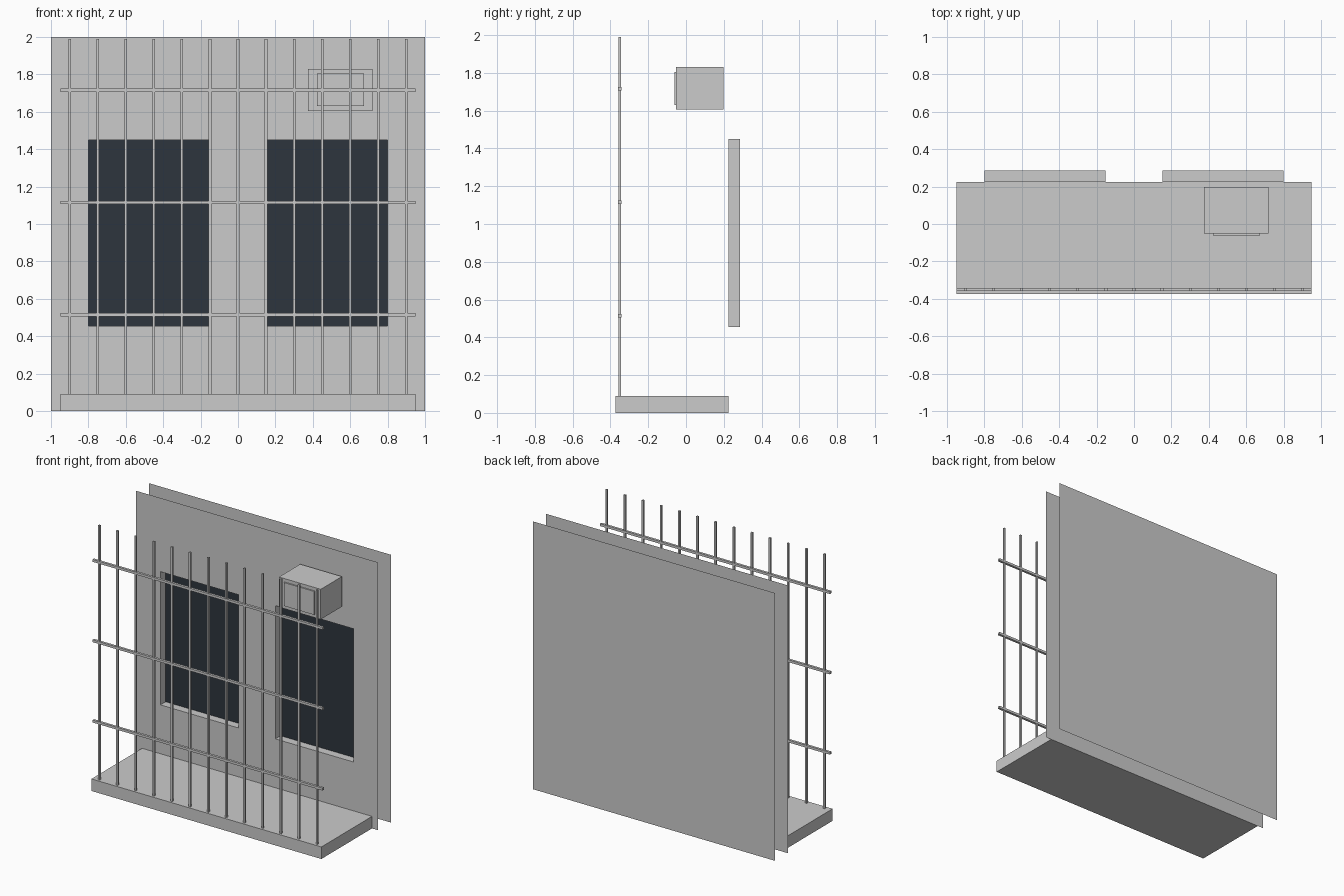
import bpy, bmesh
from mathutils import Vector

if "Cube" in bpy.data.objects:
    bpy.data.objects.remove(bpy.data.objects["Cube"])


def make(name, bm, mat=None):
    me = bpy.data.meshes.new(name)
    bm.to_mesh(me)
    bm.free()
    ob = bpy.data.objects.new(name, me)
    bpy.context.collection.objects.link(ob)
    if mat:
        me.materials.append(mat)
    return ob


def add_box(bm, x, y, z):
    """Box from three (min, max) ranges."""
    verts = bmesh.ops.create_cube(bm, size=1)["verts"]
    for v in verts:
        v.co = Vector([(r[0] + r[1]) / 2 + c * (r[1] - r[0])
                       for r, c in zip((x, y, z), v.co)])


def box(name, x, y, z):
    bm = bmesh.new()
    add_box(bm, x, y, z)
    return make(name, bm)


def add_panel(bm, x, z, y):
    """Vertical rectangle facing -y."""
    return bm.faces.new([bm.verts.new((a, y, b)) for a, b in
                         ((x[0], z[0]), (x[1], z[0]), (x[1], z[1]), (x[0], z[1]))])


WALL, BACK, GLASS = 0.225, 0.375, 0.286
WIN_Z = (0.455, 1.45)
WINDOWS = {"left": (-0.798, -0.152), "right": (0.152, 0.798)}

# front wall sheet with two window openings
bm = bmesh.new()
xs = [-1, *WINDOWS["left"], *WINDOWS["right"], 1]
zs = [0, *WIN_Z, 2]
for i in range(5):
    for j in range(3):
        if not (j == 1 and i in (1, 3)):
            add_panel(bm, xs[i:i + 2], zs[j:j + 2], WALL)
bmesh.ops.remove_doubles(bm, verts=bm.verts, dist=1e-4)
make("front_wall", bm)

# back wall sheet
bm = bmesh.new()
add_panel(bm, (-1, 1), (0, 2), BACK)
bmesh.ops.reverse_faces(bm, faces=bm.faces)
make("back_wall", bm)

# windows: projecting frame, recessed reveal, dark glass
dark = bpy.data.materials.new("dark_glass")
dark.diffuse_color = (0.027, 0.036, 0.047, 1)
dark.use_nodes = True
dark.node_tree.nodes["Principled BSDF"].inputs["Base Color"].default_value = dark.diffuse_color
T, FY = 0.026, (0.197, WALL)
for side, (x0, x1) in WINDOWS.items():
    z0, z1 = WIN_Z
    bm = bmesh.new()
    outer = add_panel(bm, (x0 - T, x1 + T), (z0 - T, z1 + T), FY[0])
    bmesh.ops.inset_region(bm, faces=[outer], thickness=T)
    bmesh.ops.delete(bm, geom=[outer], context="FACES")
    ext = bmesh.ops.extrude_face_region(bm, geom=bm.faces[:], use_keep_orig=True)
    for v in ext["geom"]:
        if isinstance(v, bmesh.types.BMVert):
            v.co.y = FY[1]
    bmesh.ops.recalc_face_normals(bm, faces=bm.faces)
    make(f"window_frame_{side}", bm)

    bm = bmesh.new()
    add_box(bm, (x0, x1), (WALL, GLASS), (z0, z1))
    bm.normal_update()
    ends = [f for f in bm.faces if abs(f.normal.y) > 0.5]
    bmesh.ops.delete(bm, geom=ends, context="FACES")
    bmesh.ops.reverse_faces(bm, faces=bm.faces)
    make(f"window_reveal_{side}", bm)

    bm = bmesh.new()
    add_panel(bm, (x0, x1), WIN_Z, GLASS)
    make(f"window_glass_{side}", bm, dark)

# balcony floor
box("balcony_slab", (-0.95, 0.95), (-0.373, WALL), (0, 0.09))

# air conditioner with front grille
box("air_conditioner", (0.375, 0.72), (-0.052, 0.198), (1.605, 1.83))
box("air_conditioner_grille", (0.422, 0.673), (-0.062, -0.052), (1.63, 1.805))

# security bars and rails
BY, R, H = -0.35, 0.007, 0.009
for i in range(13):
    x = -0.9 + 0.15 * i
    box(f"vertical_bar_{i + 1}", (x - R, x + R), (BY - R, BY + R), (0.09, 1.99))
for i in range(3):
    z = 0.515 + 0.6 * i
    box(f"cross_rail_{i + 1}", (-0.95, 0.95), (BY - H, BY + H), (z - H, z + H))
